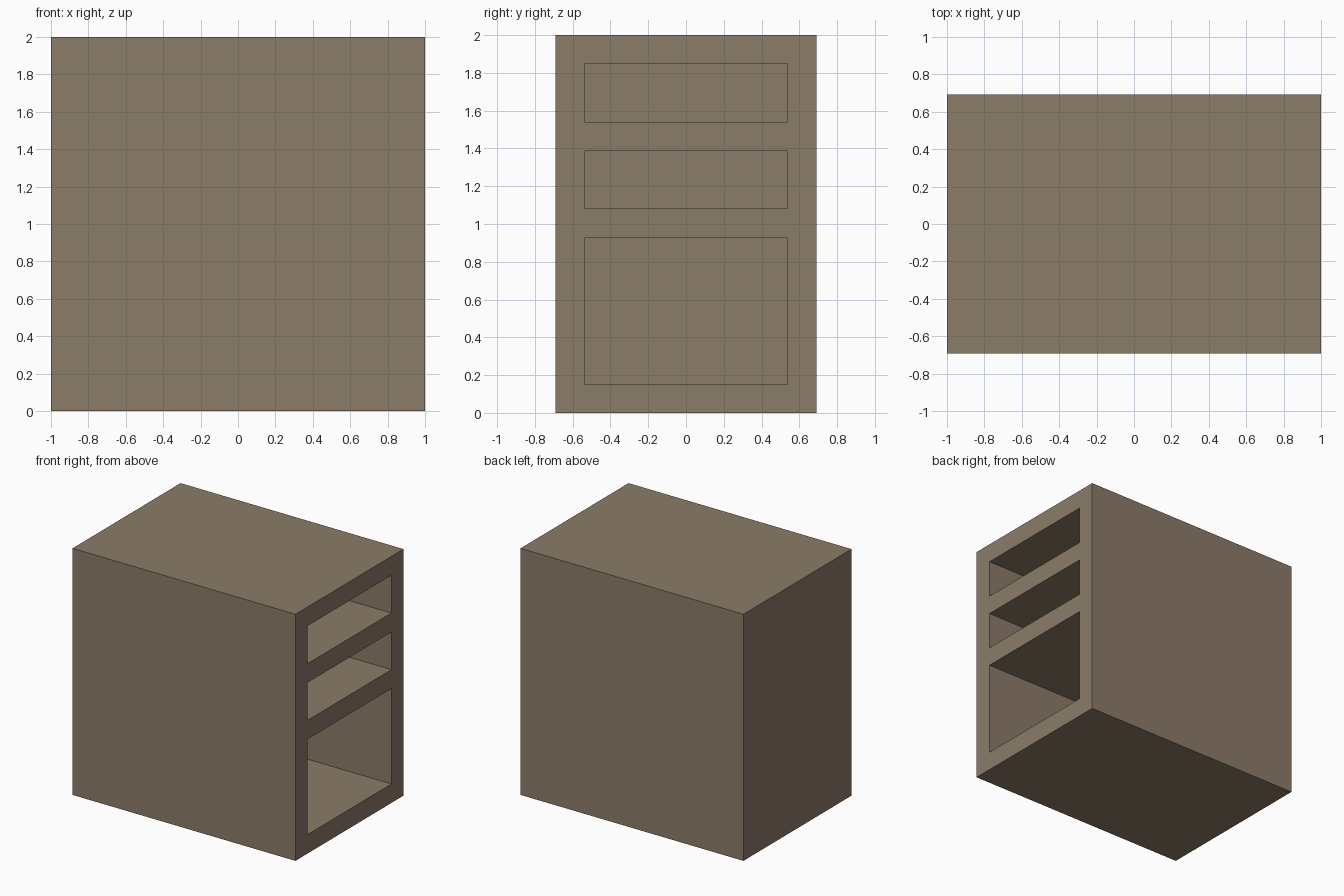
import bpy

if "Cube" in bpy.data.objects:
    bpy.data.objects.remove(bpy.data.objects["Cube"])

WIDTH, DEPTH, HEIGHT = 2.0, 1.384, 2.0
WALL = 0.154


def box(name, lo, hi):
    """Axis-aligned box between two corners."""
    centre = [(a + b) / 2 for a, b in zip(lo, hi)]
    bpy.ops.mesh.primitive_cube_add(size=1, location=centre)
    obj = bpy.context.object
    obj.name = name
    obj.scale = [b - a for a, b in zip(lo, hi)]
    bpy.ops.object.transform_apply(location=True, scale=True)
    return obj


# Solid carcass
cabinet = box("cabinet_body", (-WIDTH / 2, -DEPTH / 2, 0),
              (WIDTH / 2, DEPTH / 2, HEIGHT))

# Three compartments open on the right side, closed by a back wall on the left
compartments = {
    "lower_compartment": (WALL, 0.927),
    "middle_compartment": (1.081, 1.386),
    "upper_compartment": (1.54, HEIGHT - WALL),
}
for name, (z0, z1) in compartments.items():
    cutter = box(name + "_cutter",
                 (-WIDTH / 2 + WALL, -DEPTH / 2 + WALL, z0),
                 (WIDTH / 2 + 0.2, DEPTH / 2 - WALL, z1))
    cutter.hide_render = True
    cut = cabinet.modifiers.new(name, 'BOOLEAN')
    cut.operation = 'DIFFERENCE'
    cut.solver = 'EXACT'
    cut.object = cutter
    bpy.context.view_layer.objects.active = cabinet
    bpy.ops.object.modifier_apply(modifier=cut.name)
    bpy.data.objects.remove(cutter, do_unlink=True)

# Brown wood colour
wood = bpy.data.materials.new("brown_wood")
wood.diffuse_color = (0.26, 0.2, 0.14, 1)
wood.use_nodes = True
wood.node_tree.nodes["Principled BSDF"].inputs["Base Color"].default_value = wood.diffuse_color
cabinet.data.materials.clear()
cabinet.data.materials.append(wood)
